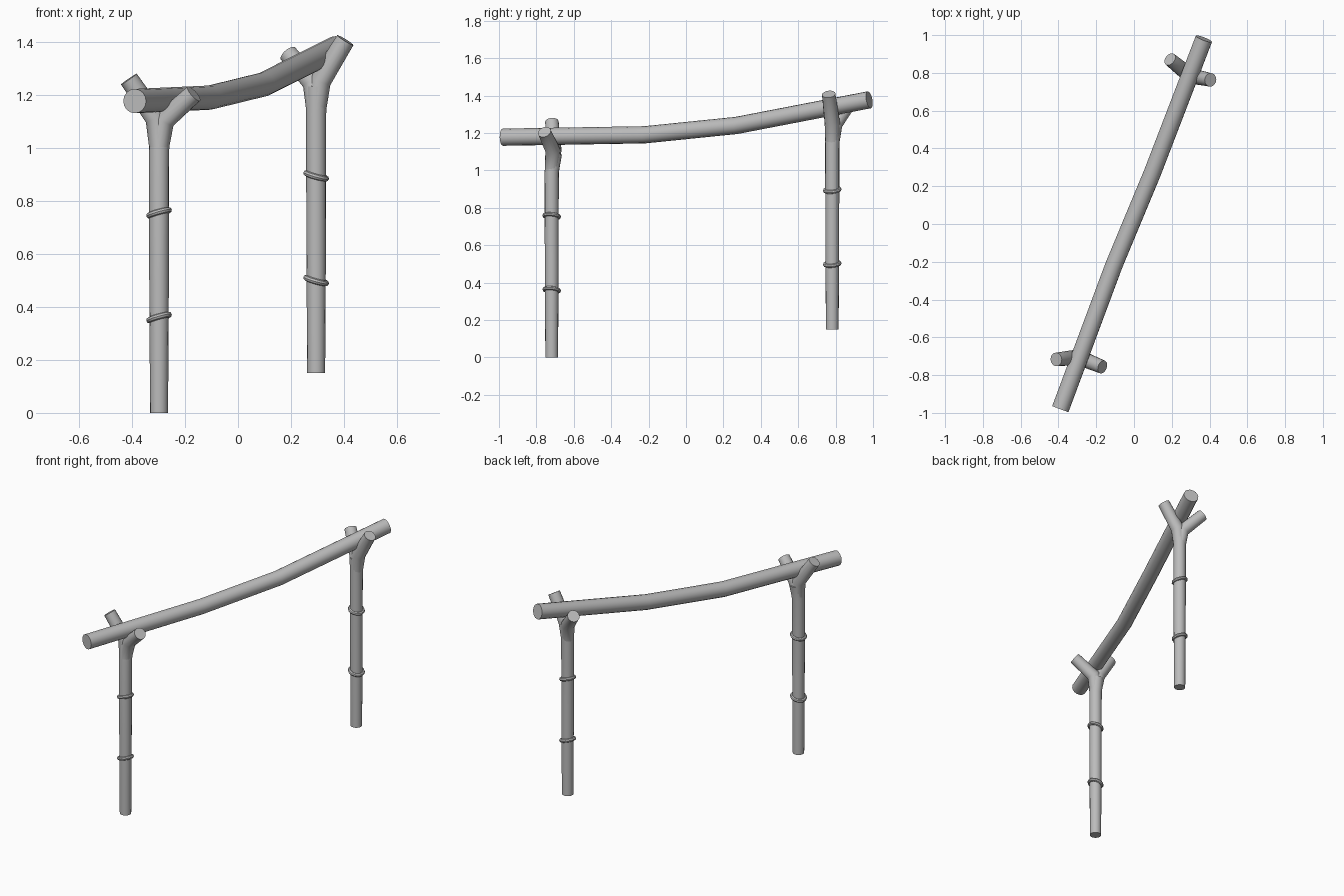
import bpy
import bmesh
import math
from mathutils import Vector, Matrix

SIDES = 16

cube = bpy.data.objects.get("Cube")
if cube:
    bpy.data.objects.remove(cube, do_unlink=True)

wood = bpy.data.materials.new("grey_wood")
wood.use_nodes = True
GREY = (0.5, 0.5, 0.5, 1)
wood.diffuse_color = GREY
wood.node_tree.nodes["Principled BSDF"].inputs["Base Color"].default_value = GREY


def finish(obj):
    obj.data.materials.append(wood)
    bpy.ops.object.select_all(action="DESELECT")
    obj.select_set(True)
    bpy.context.view_layer.objects.active = obj
    bpy.ops.object.shade_smooth_by_angle(angle=math.radians(40))


def log(name, path, radii):
    """Capped round log swept along a path, one radius per point."""
    pts = [Vector(p) for p in path]
    bm = bmesh.new()
    rings = []
    first = (pts[1] - pts[0]).normalized()
    side = first.orthogonal().normalized()
    previous = first
    for i, p in enumerate(pts):
        before = (p - pts[i - 1]).normalized() if i else first
        after = (pts[i + 1] - p).normalized() if i < len(pts) - 1 else before
        tangent = (before + after).normalized()
        side = previous.rotation_difference(tangent) @ side
        previous = tangent
        up = tangent.cross(side)
        ring = []
        for k in range(SIDES):
            a = math.tau * k / SIDES
            ring.append(bm.verts.new(p + radii[i] * (side * math.cos(a) + up * math.sin(a))))
        rings.append(ring)
    for low, high in zip(rings, rings[1:]):
        for k in range(SIDES):
            n = (k + 1) % SIDES
            bm.faces.new((low[k], low[n], high[n], high[k]))
    bm.faces.new(rings[0][::-1])
    bm.faces.new(rings[-1])
    bmesh.ops.recalc_face_normals(bm, faces=bm.faces)
    mesh = bpy.data.meshes.new(name)
    bm.to_mesh(mesh)
    bm.free()
    obj = bpy.data.objects.new(name, mesh)
    bpy.context.collection.objects.link(obj)
    finish(obj)


def growth_ring(name, x, y, z, tilt_x, tilt_y):
    bpy.ops.mesh.primitive_torus_add(
        major_segments=24, minor_segments=8, major_radius=0.039, minor_radius=0.011,
        location=(x, y, z), rotation=(tilt_x, tilt_y, 0))
    obj = bpy.context.object
    obj.name = name
    finish(obj)


def forked_post(name, x, y, foot, fork, tips, ring_heights, tilt_x, tilt_y):
    """Upright trunk, two branches holding the beam, and tied rings."""
    fx, fy, fz = fork
    log(name + "_trunk", [(x, y, foot), (x, y, foot + 0.5), (x, y, fz - 0.1), (fx, fy, fz)],
        [0.034, 0.037, 0.038, 0.042])
    for label, tip in tips.items():
        start = Vector((x, y, fz - 0.09))
        bend = Vector(fork).lerp(Vector(tip), 0.12)
        log(f"{name}_{label}_branch", [start, bend, tip], [0.037, 0.041, 0.036])
    for i, z in enumerate(ring_heights):
        growth_ring(f"{name}_ring_{i + 1}", x, y, z, tilt_x, tilt_y)


# Sagging cross beam
log("cross_beam",
    [(-0.39, -0.98, 1.177), (-0.107, -0.22, 1.19), (0.097, 0.27, 1.24), (0.37, 0.98, 1.377)],
    [0.046] * 4)

# Tall front post and shorter back post
forked_post("front_post", -0.298, -0.718, 0, (-0.295, -0.705, 1.09),
            {"right": (-0.412, -0.717, 1.26), "left": (-0.167, -0.757, 1.205)},
            (0.36, 0.755), -0.1, -0.27)
forked_post("back_post", 0.295, 0.782, 0.15, (0.297, 0.785, 1.23),
            {"right": (0.19, 0.872, 1.355), "left": (0.405, 0.763, 1.407)},
            (0.5, 0.895), 0.1, 0.27)
